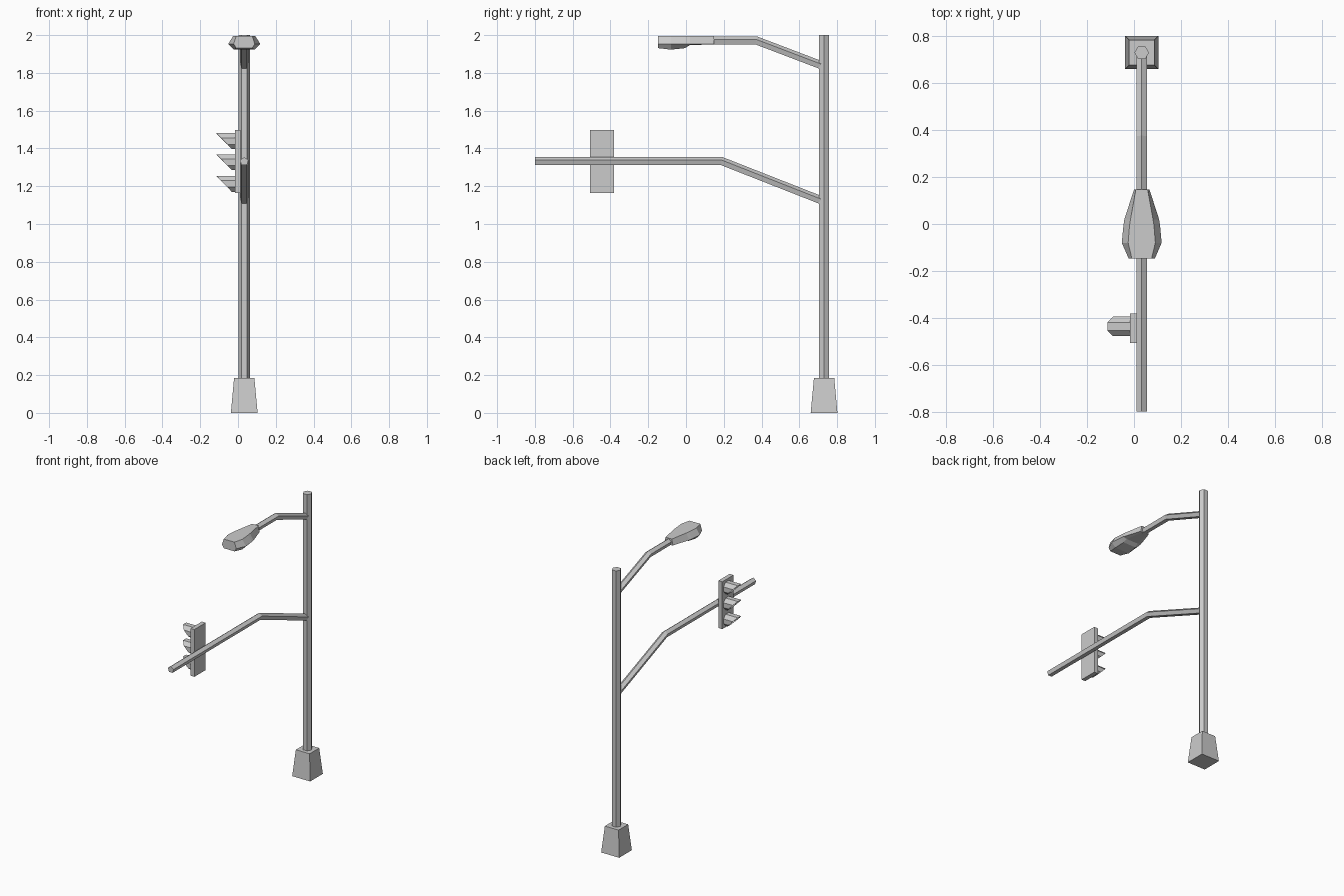
import bpy
import bmesh
from math import sin, cos, tan, tau, atan2
from mathutils import Vector

if "Cube" in bpy.data.objects:
    bpy.data.objects.remove(bpy.data.objects["Cube"], do_unlink=True)

AXIS_X, POLE_Y = 0.033, 0.731

grey = bpy.data.materials.new("painted grey metal")
grey.use_nodes = True
colour = (0.6, 0.6, 0.6, 1)
grey.diffuse_color = colour
grey.node_tree.nodes["Principled BSDF"].inputs["Base Color"].default_value = colour


def loft(name, rings, capped=True):
    """Skin equal-sized rings of points into one flat-shaded object."""
    bm = bmesh.new()
    loops = [[bm.verts.new(p) for p in ring] for ring in rings]
    n = len(loops[0])
    for a, b in zip(loops, loops[1:]):
        for i in range(n):
            j = (i + 1) % n
            bm.faces.new((a[i], a[j], b[j], b[i]))
    if capped:
        bm.faces.new(loops[0])
        bm.faces.new(loops[-1])
    bmesh.ops.recalc_face_normals(bm, faces=bm.faces)
    mesh = bpy.data.meshes.new(name)
    bm.to_mesh(mesh)
    bm.free()
    mesh.materials.append(grey)
    obj = bpy.data.objects.new(name, mesh)
    bpy.context.collection.objects.link(obj)
    return obj


def polygon(sides, radius, start=0.0):
    return [(radius * cos(start + tau * i / sides), radius * sin(start + tau * i / sides))
            for i in range(sides)]


def upright(name, sides, start, levels):
    """Vertical tapered prism; levels are (radius, z)."""
    loft(name, [[(AXIS_X + u, POLE_Y + v, z) for u, v in polygon(sides, r, start)]
                for r, z in levels])


def box(name, low, high):
    (x0, y0, z0), (x1, y1, z1) = low, high
    loft(name, [[(x0, y0, z), (x1, y0, z), (x1, y1, z), (x0, y1, z)] for z in (z0, z1)])


def arm(name, path):
    """Five-sided bar along (y, z) points, mitred at the bend."""
    (y0, z0), (y1, z1), (y2, z2) = path
    half = atan2(z2 - z1, y2 - y1) / 2
    rings = []
    for (y, z), tilt, stretch in zip(path, (0, half, 2 * half), (1, 1 / cos(half), 1)):
        rings.append([(AXIS_X + u, y - v * stretch * sin(tilt), z + v * stretch * cos(tilt))
                      for u, v in polygon(5, 0.0235, tau / 4)])
    loft(name, rings)


# Footing and pole
upright("base_footing", 4, tau / 8, [(0.1, 0), (0.076, 0.185)])
upright("pole", 6, 0, [(0.031, 0.18), (0.031, 2.0)])

# Bent arms
arm("signal_arm", [(-0.8, 1.331), (0.188, 1.331), (0.72, 1.122)])
arm("lamp_arm", [(0.1, 1.969), (0.373, 1.969), (0.72, 1.837)])

# Lamp head: y, half widths at top, rim and underside, underside height
sections = [
    (0.147, 0.025, 0.033, 0.022, 1.951),
    (0.02, 0.048, 0.074, 0.045, 1.947),
    (-0.005, 0.052, 0.078, 0.05, 1.931),
    (-0.08, 0.058, 0.085, 0.056, 1.923),
    (-0.147, 0.042, 0.056, 0.042, 1.931),
]
rings = []
for y, top, rim, under, low in sections:
    side = [(top, 1.996), (rim, 1.953), (under, low)]
    ring = side + [(-w, z) for w, z in reversed(side)]
    rings.append([(AXIS_X + w, y, z) for w, z in ring])
loft("lamp_head", rings)

# Signal backing plate
SIGNAL_Y = -0.444
box("signal_plate", (-0.017, SIGNAL_Y - 0.063, 1.163), (0.013, SIGNAL_Y + 0.063, 1.498))

# Three octagonal visors, cut diagonally from the top tip back to the plate
for name, z in (("upper", 1.439), ("middle", 1.327), ("lower", 1.212)):
    outline = polygon(8, 0.045, tau / 16)
    back = [(-0.015, -0.437 + u, z + v) for u, v in outline]
    front = [(-0.073 - 0.96 * v, -0.437 + u, z + v) for u, v in outline]
    visor = loft(name + "_visor", [back, front], capped=False)
    shell = visor.modifiers.new("thickness", "SOLIDIFY")
    shell.thickness = 0.003
    shell.offset = -1
